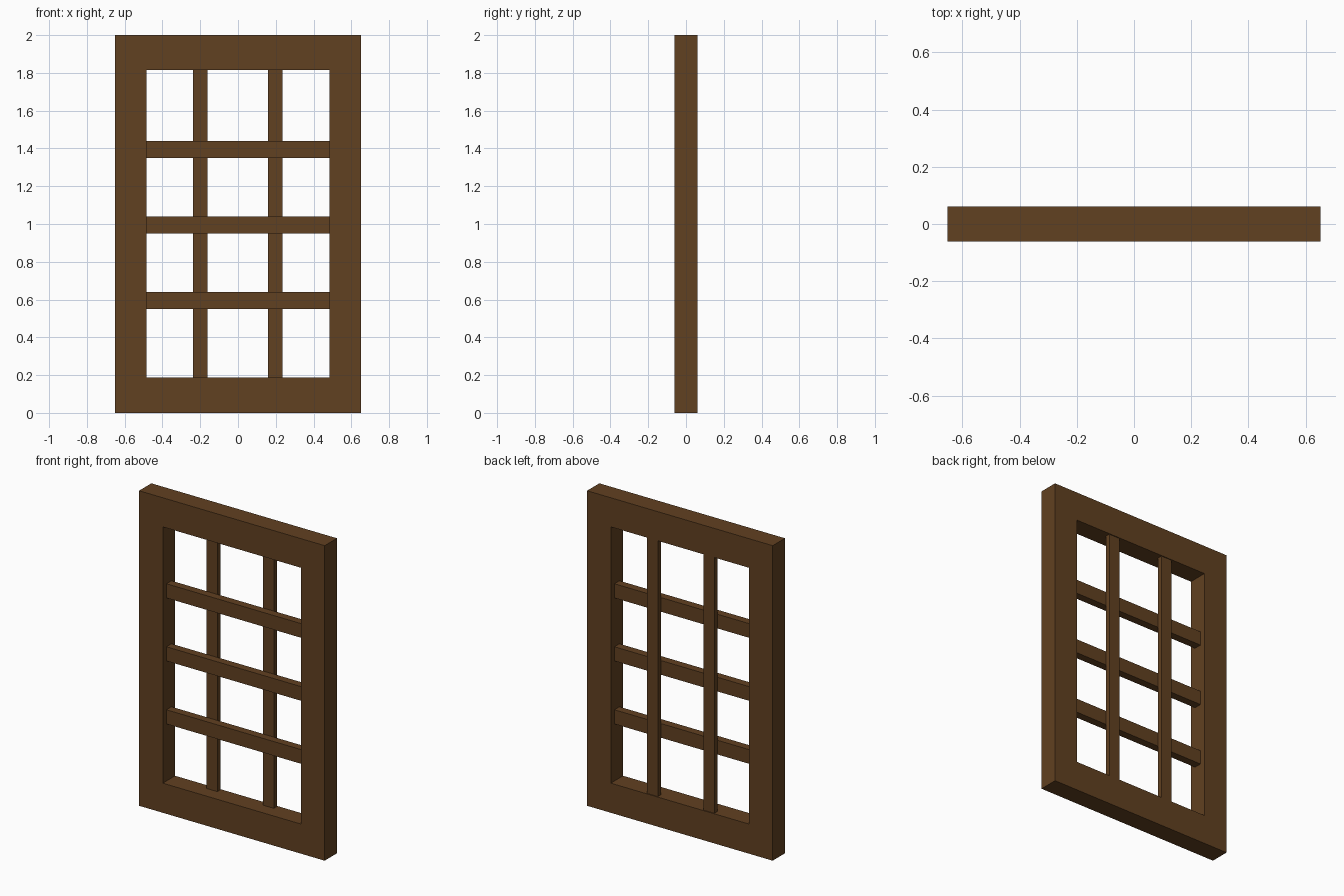
import bpy, bmesh

if "Cube" in bpy.data.objects:
    bpy.data.objects.remove(bpy.data.objects["Cube"])

wood = bpy.data.materials.new("brown wood")
wood.diffuse_color = (0.12, 0.052, 0.015, 1)
wood.use_nodes = True
wood.node_tree.nodes["Principled BSDF"].inputs["Base Color"].default_value = wood.diffuse_color


def finish(bm, name):
    bmesh.ops.recalc_face_normals(bm, faces=bm.faces[:])
    mesh = bpy.data.meshes.new(name)
    bm.to_mesh(mesh)
    bm.free()
    mesh.materials.append(wood)
    bpy.context.collection.objects.link(bpy.data.objects.new(name, mesh))


def box(name, x0, x1, y0, y1, z0, z1):
    bm = bmesh.new()
    bmesh.ops.create_cube(bm, size=1)
    for v in bm.verts:
        v.co.x = x1 if v.co.x > 0 else x0
        v.co.y = y1 if v.co.y > 0 else y0
        v.co.z = z1 if v.co.z > 0 else z0
    finish(bm, name)


# outer frame: rectangular ring of mitred sides
W, D, X_IN, Z_LO, Z_HI = 0.652, 0.0615, 0.485, 0.188, 1.815


def ring(bm, w, z0, z1, y):
    return [bm.verts.new((x, y, z)) for x, z in
            ((-w, z0), (w, z0), (w, z1), (-w, z1))]


bm = bmesh.new()
loops = [ring(bm, W, 0, 2, -D), ring(bm, W, 0, 2, D),
         ring(bm, X_IN, Z_LO, Z_HI, D), ring(bm, X_IN, Z_LO, Z_HI, -D)]
for a, b in zip(loops, loops[1:] + loops[:1]):
    for i in range(4):
        j = (i + 1) % 4
        bm.faces.new((a[i], a[j], b[j], b[i]))
finish(bm, "window_frame")

# horizontal bars, centred in the frame depth
for i, z in enumerate((0.595, 0.995, 1.395)):
    box(f"horizontal_bar_{i + 1}", -X_IN, X_IN, -0.025, 0.025,
        z - 0.045, z + 0.045)

# vertical bars, behind the horizontal ones
for i, x in enumerate((-0.2, 0.197)):
    box(f"vertical_bar_{i + 1}", x - 0.038, x + 0.038, 0.024, 0.056,
        Z_LO, Z_HI)
